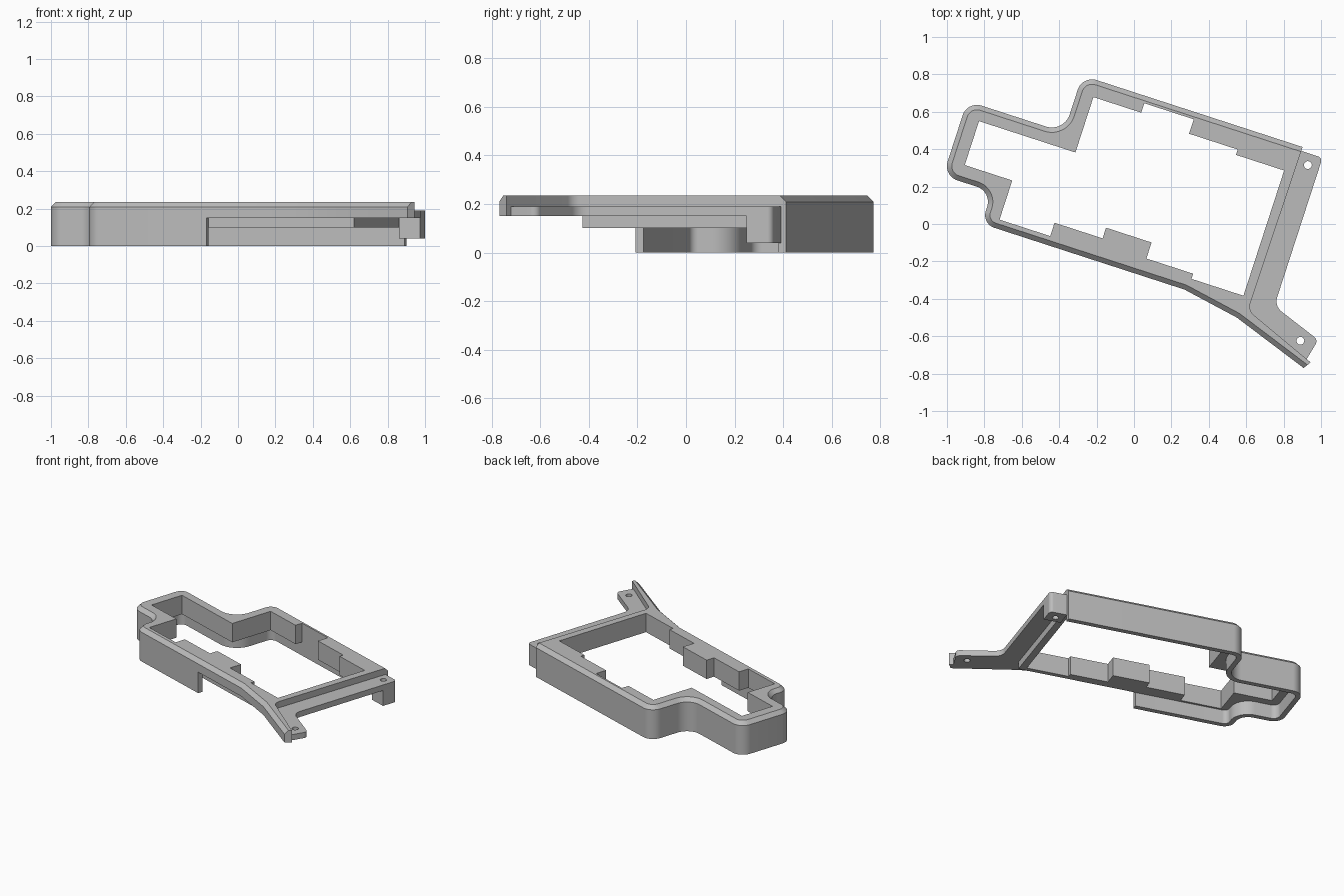
import bpy, bmesh
from math import radians, sin, tan
from mathutils import Vector, Matrix

cube = bpy.data.objects.get("Cube")
if cube:
    bpy.data.objects.remove(cube, do_unlink=True)

TURN = Matrix.Rotation(radians(-18), 4, 'Z')  # the frame sits turned on its base
WALL = 0.035
SPLIT = 0.15   # underside of the top plate
TOP = 0.235

gray = bpy.data.materials.new("light_gray")
gray.use_nodes = True
gray.diffuse_color = (0.5, 0.5, 0.5, 1)
gray.node_tree.nodes["Principled BSDF"].inputs["Base Color"].default_value = gray.diffuse_color


def rounded(corners, steps=10):
    """Turn (x, y[, radius]) corners into points with arcs at the radii."""
    out = []
    for i, corner in enumerate(corners):
        p = Vector(corner[:2])
        if len(corner) < 3:
            out.append(p)
            continue
        r = corner[2]
        d1 = (Vector(corners[i - 1][:2]) - p).normalized()
        d2 = (Vector(corners[(i + 1) % len(corners)][:2]) - p).normalized()
        half = d1.angle(d2) / 2
        center = p + (d1 + d2).normalized() * r / sin(half)
        a = p + d1 * r / tan(half) - center
        b = p + d2 * r / tan(half) - center
        out += [center + a.lerp(b, k / steps).normalized() * r for k in range(steps + 1)]
    return out


def inset_path(points, dist):
    """Shift an open clockwise path towards its inner side."""
    def side(a, b):
        d = (b - a).normalized()
        return Vector((d.y, -d.x))
    out = []
    for i, p in enumerate(points):
        n1 = side(points[i - 1], p) if i else side(p, points[1])
        n2 = side(p, points[i + 1]) if i + 1 < len(points) else n1
        out.append(p + (n1 + n2) * dist / (1 + n1.dot(n2)))
    return out


def prism(name, points, low, high, chamfer=0):
    bm = bmesh.new()
    base = bm.faces.new([bm.verts.new((p[0], p[1], low)) for p in points])
    grown = bmesh.ops.extrude_face_region(bm, geom=[base], use_keep_orig=True)["geom"]
    for v in grown:
        if isinstance(v, bmesh.types.BMVert):
            v.co.z = high
    bmesh.ops.recalc_face_normals(bm, faces=bm.faces[:])
    if chamfer:
        # outer top edges only, not those beside the tray
        edges = []
        for e in bm.edges:
            if all(v.co.z > high - 1e-4 for v in e.verts):
                mid = (e.verts[0].co + e.verts[1].co) / 2
                wall = min(e.link_faces, key=lambda f: abs(f.normal.z))
                if mid.x < 0.7 or wall.normal.y < -0.7:
                    edges.append(e)
        bmesh.ops.bevel(bm, geom=edges, offset=chamfer, segments=1, affect='EDGES')
    bm.transform(TURN)
    mesh = bpy.data.meshes.new(name)
    bm.to_mesh(mesh)
    bm.free()
    obj = bpy.data.objects.new(name, mesh)
    obj.data.materials.append(gray)
    bpy.context.collection.objects.link(obj)
    return obj


def finish(obj, cutters=()):
    bpy.ops.object.select_all(action='DESELECT')
    obj.select_set(True)
    bpy.context.view_layer.objects.active = obj
    for cutter in cutters:
        mod = obj.modifiers.new("cut", 'BOOLEAN')
        mod.operation = 'DIFFERENCE'
        mod.solver = 'EXACT'
        mod.object = cutter
        bpy.ops.object.modifier_apply(modifier=mod.name)
    bpy.ops.object.shade_smooth_by_angle(angle=radians(30))


# Outline of the deep wall, clockwise from the front to the back right end
wall_path = rounded([
    (-0.097, -0.25), (-0.775, -0.25, 0.07), (-0.775, -0.07, 0.085),
    (-1.051, -0.07, 0.08), (-1.051, 0.35, 0.08), (-0.508, 0.35, 0.1),
    (-0.508, 0.67, 0.08), (0.73, 0.67)])
# Raised plate edge beside the tray, then the lip along the foot
lip_path = rounded([
    (0.73, 0.67), (0.722, -0.25, 0.06), (1.127, -0.412),
    (1.1, -0.452), (0.678, -0.306), (0.365, -0.25)])[1:]

# Stepped opening
opening = prism("opening_cutter", [
    (-0.958, 0.02), (-0.958, 0.267), (-0.416, 0.267), (-0.416, 0.578),
    (-0.147, 0.578), (-0.147, 0.631), (0.131, 0.631), (0.131, 0.55),
    (0.404, 0.55), (0.404, 0.52), (0.675, 0.52), (0.675, -0.184),
    (0.383, -0.184), (0.383, -0.155), (0.12, -0.155), (0.12, -0.065),
    (-0.136, -0.065), (-0.136, -0.125), (-0.406, -0.125), (-0.406, -0.2),
    (-0.691, -0.2), (-0.691, 0.02)], -0.1, 0.5)
opening.hide_render = True

# Top plate with chamfered rim
finish(prism("top_plate", wall_path + lip_path, SPLIT, TOP, 0.026), [opening])

# Deep outer wall below the plate
inner_path = inset_path(wall_path, WALL)
finish(prism("outer_wall", wall_path + inner_path[::-1], 0, SPLIT))

# Stepped blocks under the plate
blocks = inner_path[:-1] + [(0.722, 0.67 - WALL), (0.722, WALL - 0.25)]
finish(prism("inner_blocks", blocks, 0.1, SPLIT), [opening])

# Screw holes
holes = []
for x, y in ((0.787, 0.587), (1.039, -0.319)):
    ring = [Vector((x, y)) + Matrix.Rotation(radians(18 * k), 2) @ Vector((0.021, 0)) for k in range(20)]
    hole = prism("hole_cutter", ring, -0.1, 0.5)
    hole.hide_render = True
    holes.append(hole)

# Low side tray with its foot
tray = prism("side_tray", rounded([
    (0.7, 0.648), (0.849, 0.648, 0.025), (0.849, -0.185, 0.07),
    (1.128, -0.285, 0.03), (1.102, -0.399), (1.095, -0.42),
    (0.8, -0.31), (0.7, -0.24)]), SPLIT, 0.19)
finish(tray, holes)

# Corner screw post under the tray
post = prism("corner_post", rounded([
    (0.73, 0.648), (0.849, 0.648, 0.025), (0.849, 0.538), (0.73, 0.538)]), 0.04, SPLIT)
finish(post, holes[:1])

for cutter in [opening] + holes:
    bpy.data.objects.remove(cutter, do_unlink=True)
